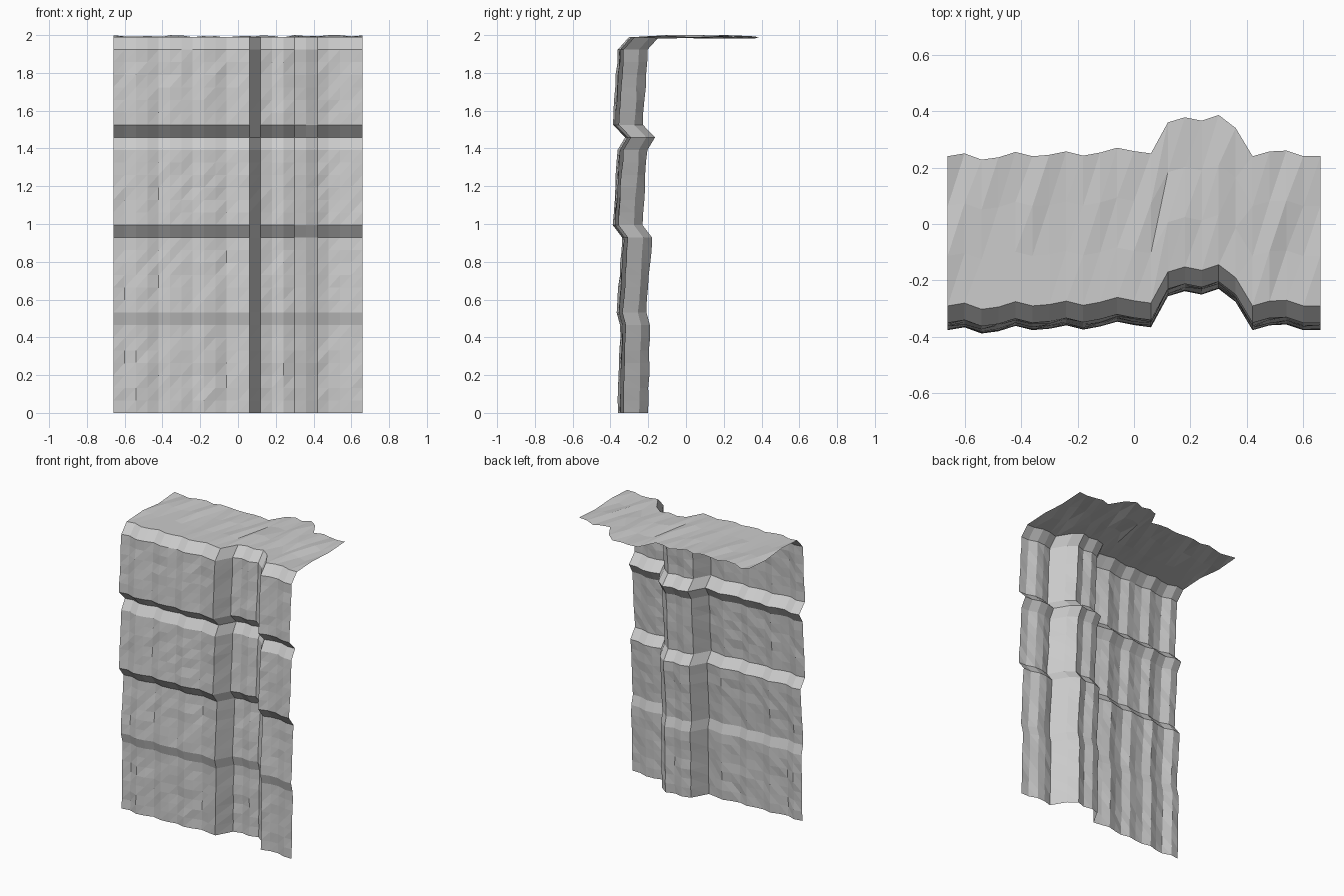
import bpy
import bmesh
import random

random.seed(4)
cube = bpy.data.objects.get("Cube")
if cube:
    bpy.data.objects.remove(cube, do_unlink=True)

# Grey rock
rock = bpy.data.materials.new("grey_rock")
rock.use_nodes = True
rock.diffuse_color = (0.6, 0.6, 0.6, 1)
shader = next(n for n in rock.node_tree.nodes if n.type == 'BSDF_PRINCIPLED')
shader.inputs["Base Color"].default_value = (0.6, 0.6, 0.6, 1)
shader.inputs["Roughness"].default_value = 0.9

# Plan outline: depth offset of every column, with the recessed bay on the left
COLUMN, ROW = 0.06, 0.0663
PLAN = [.012, .022, 0, .008, .027, .012, .017, .029, .014, .025, .042, .03,
        .022, .132, .15, .138, .158, .112, .012, .029, .032, .012, .012]

# Wall profile: (row number, depth), with ledges where the depth jumps
PROFILE = [(0, -.36), (7, -.349), (8, -.367), (14, -.338), (15, -.388),
           (21, -.362), (22, -.322), (23, -.386), (29, -.362), (30, -.302)]
LEDGES = {r for r, depth in PROFILE}
TOP_ROWS, TOP_DEPTH = 3, 0.53


def wall_depth(row):
    for (r0, d0), (r1, d1) in zip(PROFILE, PROFILE[1:]):
        if r0 <= row <= r1:
            return d0 + (d1 - d0) * (row - r0) / (r1 - r0)


bm = bmesh.new()
grid = []

# Cliff wall, bottom to brow
for row in range(31):
    rough = 0.0 if row in LEDGES else 0.004
    grid.append([bm.verts.new(((i - 11) * COLUMN,
                               wall_depth(row) + offset + random.uniform(-rough, rough),
                               row * ROW))
                 for i, offset in enumerate(PLAN)])

# Cliff top, brow to back edge
for step in range(1, TOP_ROWS + 1):
    depth = wall_depth(30) + TOP_DEPTH * step / TOP_ROWS
    grid.append([bm.verts.new(((i - 11) * COLUMN, depth + offset,
                               1.99 + random.uniform(-0.009, 0.01)))
                 for i, offset in enumerate(PLAN)])

# Facets, every quad split along the same diagonal
for low, high in zip(grid, grid[1:]):
    for i in range(len(PLAN) - 1):
        bm.faces.new((low[i], low[i + 1], high[i + 1]))
        bm.faces.new((low[i], high[i + 1], high[i]))

mesh = bpy.data.meshes.new("cliff_face")
bm.to_mesh(mesh)
bm.free()
mesh.materials.append(rock)
cliff = bpy.data.objects.new("cliff_face", mesh)
bpy.context.collection.objects.link(cliff)
